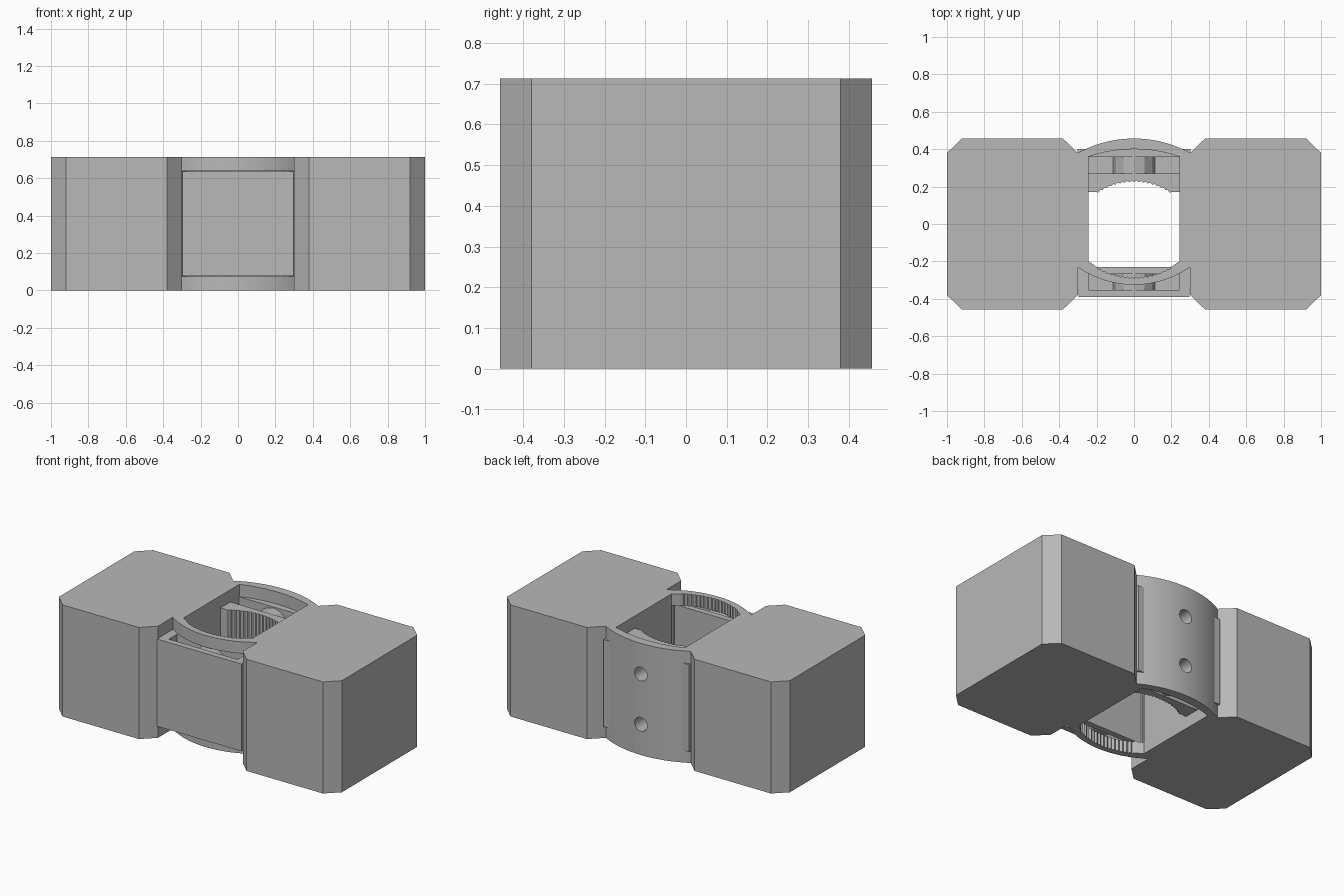
import bpy, bmesh, math
from mathutils import Matrix

if "Cube" in bpy.data.objects:
    bpy.data.objects.remove(bpy.data.objects["Cube"])

H = 0.713             # full height
Z0, Z1 = 0.078, 0.635  # height range of the clamp inserts

grey = bpy.data.materials.new("plain_grey")
grey.diffuse_color = (0.48, 0.48, 0.48, 1)
grey.use_nodes = True
grey.node_tree.nodes["Principled BSDF"].inputs["Base Color"].default_value = grey.diffuse_color


def finish(bm, name):
    bmesh.ops.recalc_face_normals(bm, faces=bm.faces)
    me = bpy.data.meshes.new(name)
    bm.to_mesh(me)
    bm.free()
    me.materials.append(grey)
    ob = bpy.data.objects.new(name, me)
    bpy.context.collection.objects.link(ob)
    return ob


def prism(name, pts, z0, z1):
    bm = bmesh.new()
    face = bm.faces.new([bm.verts.new((x, y, z0)) for x, y in pts])
    new = bmesh.ops.extrude_face_region(bm, geom=[face])["geom"]
    bmesh.ops.translate(bm, vec=(0, 0, z1 - z0),
                        verts=[v for v in new if isinstance(v, bmesh.types.BMVert)])
    return finish(bm, name)


def box(name, x0, x1, y0, y1, z0, z1):
    return prism(name, [(x0, y0), (x1, y0), (x1, y1), (x0, y1)], z0, z1)


def rod(name, z, r, y0, y1, n=32):
    bm = bmesh.new()
    bmesh.ops.create_cone(bm, cap_ends=True, segments=n, radius1=r, radius2=r, depth=y1 - y0,
                          matrix=Matrix.Translation((0, (y0 + y1) / 2, z))
                          @ Matrix.Rotation(math.pi / 2, 4, 'X'))
    return finish(bm, name)


def arc(half, y_end, y_mid, n=32):
    """Circular arc from x=-half to x=half through the middle point."""
    s = y_mid - y_end
    r = (half * half + s * s) / (2 * abs(s))
    a = math.asin(half / r)
    sg = math.copysign(1, s)
    return [(r * math.sin(t), y_mid - sg * r * (1 - math.cos(t)))
            for t in (a * (2 * i / n - 1) for i in range(n + 1))]


def toothed(half, y_end, y_mid, depth, teeth=17):
    """Arc broken into square-cut gripping teeth."""
    pts = []
    for i, (x, y) in enumerate(arc(half, y_end, y_mid, teeth * 2)):
        pts.append((x, y - (depth if i % 2 else 0)))
    return pts


# chamfered side blocks
for s, side in ((-1, "left"), (1, "right")):
    pts = [(1, -.38), (1, .38), (.92, .457), (.38, .457), (.30, .38), (.243, .38),
           (.243, -.2), (.30, -.23), (.30, -.38), (.38, -.457), (.92, -.457)]
    prism(side + "_block", [(s * x, y) for x, y in pts], 0, H)
    # side cheeks of the front frame
    box(side + "_front_cheek", *sorted((s * .243, s * .302)), -.352, -.215, Z0, Z1)

# curved back wall and the flat plate inside it
back_wall = prism("back_wall", arc(.30, .38, .457) + arc(.243, .36, .40)[::-1], 0, H)
back_plate = box("back_plate", -.302, .302, .357, .40, Z0, Z1)

# front cover plate
box("front_plate", -.298, .298, -.39, -.352, Z0, Z1)

# curved toothed front straps, top and bottom
strap = arc(.30, -.23, -.325) + [(.243, -.2)] + toothed(.2, -.229, -.283, .008)[::-1] + [(-.243, -.2)]
for name, z0, z1 in (("bottom", 0, .075), ("top", H - .075, H)):
    prism(name + "_front_strap", strap, z0, z1)

# sliding toothed jaw at the back, flat pad at the front
prism("toothed_jaw", [(-.243, .27), (-.243, .17)] + toothed(.2, .17, .232, .008)
      + [(.243, .17), (.243, .27)], Z0, Z1)
box("front_pad", -.243, .243, -.267, -.23, Z0, Z1)

# bosses and webs behind the jaw and the pad, screw holes through the back
screws = []
for i, z in enumerate((.196, .517)):
    for name, y0, y1 in (("back", .268, .358), ("front", -.353, -.266)):
        rod(f"{name}_boss_{i}", z, .112, y0, y1, 12)
    hole = rod(f"hole_cutter_{i}", z, .044, .345, .5)
    hole.hide_render = True
    hole.display_type = 'WIRE'
    screws.append(hole)
for name, y0, y1 in (("back", .268, .358), ("front", -.353, -.266)):
    box(name + "_web", -.243, .243, y0, y1, .2, .513)

for ob in (back_wall, back_plate):
    for hole in screws:
        m = ob.modifiers.new("screw_hole", 'BOOLEAN')
        m.operation = 'DIFFERENCE'
        m.solver = 'EXACT'
        m.object = hole
    bpy.context.view_layer.objects.active = ob
    for m in list(ob.modifiers):
        bpy.ops.object.modifier_apply(modifier=m.name)
for hole in screws:
    bpy.data.objects.remove(hole)
